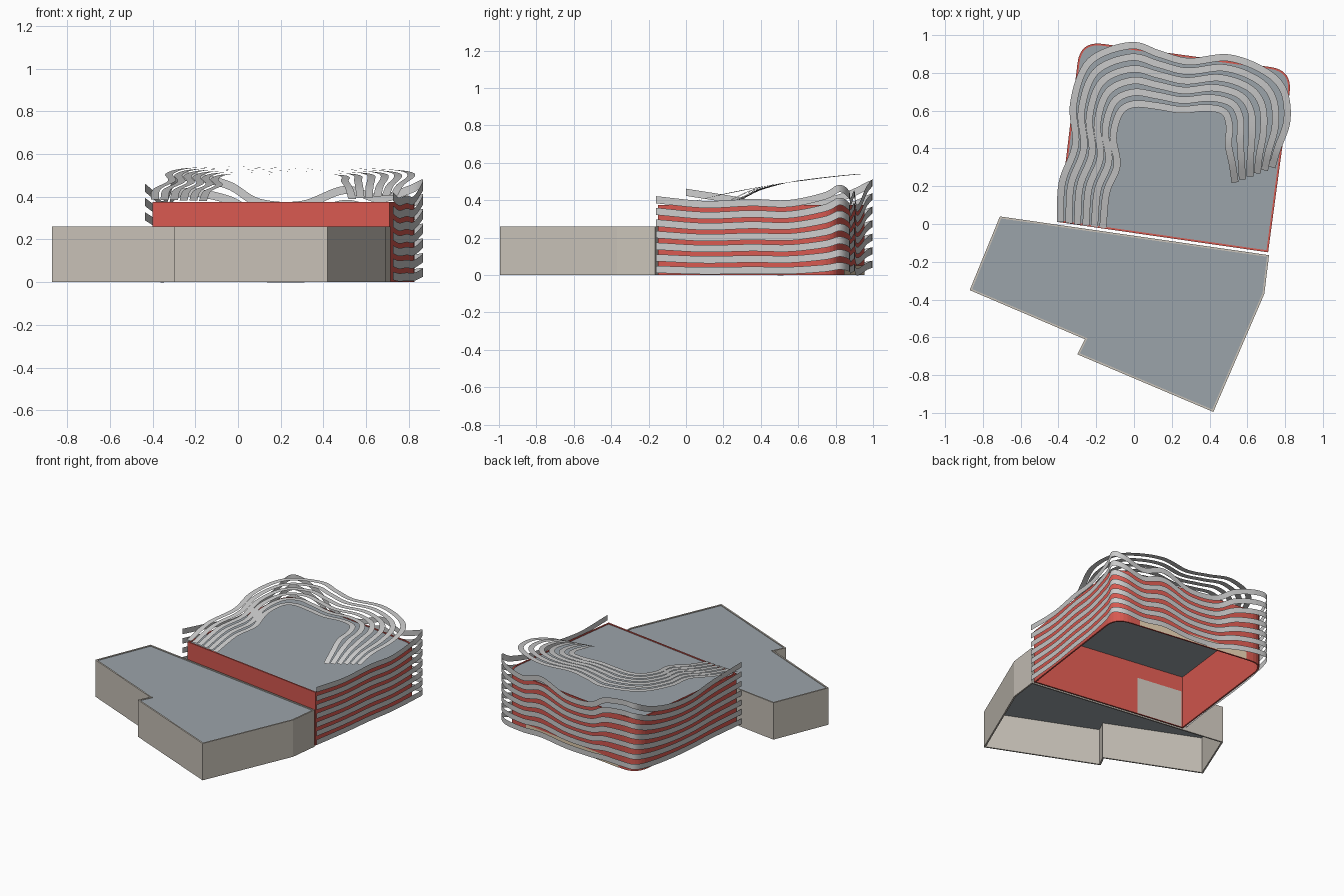
import bpy, math
from mathutils import Vector

if "Cube" in bpy.data.objects:
    bpy.data.objects.remove(bpy.data.objects["Cube"])


def material(name, rgb):
    m = bpy.data.materials.new(name)
    m.diffuse_color = (*rgb, 1)
    m.use_nodes = True
    m.node_tree.nodes["Principled BSDF"].inputs["Base Color"].default_value = m.diffuse_color
    return m


RED = material("red_paint", (0.68, 0.10, 0.08))
STONE = material("beige_stone", (0.58, 0.54, 0.48))
ROOF = material("roof_grey", (0.33, 0.37, 0.40))
TAN = material("tan_panel", (0.75, 0.60, 0.42))
STEEL = material("steel_ribbon", (0.62, 0.63, 0.64))


def make(name, verts, faces, mat, smooth=False):
    me = bpy.data.meshes.new(name)
    me.from_pydata([tuple(v) for v in verts], [], faces)
    me.materials.append(mat)
    if smooth:
        me.polygons.foreach_set("use_smooth", [True] * len(faces))
    ob = bpy.data.objects.new(name, me)
    bpy.context.collection.objects.link(ob)
    return ob


def inset(pts, t):
    # move a counter-clockwise outline inward by t
    out, n = [], len(pts)
    for i in range(n):
        p = Vector(pts[i])
        a = (p - Vector(pts[i - 1])).normalized()
        b = (Vector(pts[(i + 1) % n]) - p).normalized()
        na, nb = Vector((-a.y, a.x)), Vector((-b.y, b.x))
        out.append(p + (na + nb) * (t / (1 + na.dot(nb))))
    return out


def building(name, pts, h, mat, t=0.01, lip=0.005):
    # hollow walls open at the bottom, with a roof sheet just below the rim
    n = len(pts)
    inner = inset(pts, t)
    rings = [(pts, 0), (pts, h), (inner, h), (inner, 0)]
    verts = [(p[0], p[1], z) for ring, z in rings for p in ring]
    faces = []
    for r in range(4):
        for i in range(n):
            j, s = (i + 1) % n, (r + 1) % 4
            faces.append((r * n + i, r * n + j, s * n + j, s * n + i))
    make(name + "_walls", verts, faces, mat)
    make(name + "_roof", [(p[0], p[1], h - lip) for p in inner], [tuple(range(n))], ROOF)


def fillet(p, a, b, r, steps=8):
    # rounded corner at p between neighbours a and b
    p, a, b = Vector(p), Vector(a), Vector(b)
    s, e = p + (a - p).normalized() * r, p + (b - p).normalized() * r
    ts = [i / steps for i in range(steps + 1)]
    return [tuple(s * (1 - t) ** 2 + p * 2 * t * (1 - t) + e * t * t) for t in ts]


def spline(ctrl, steps=8):
    # smooth path through the control points
    c = [Vector(p) for p in ctrl]
    c = [c[0] * 2 - c[1]] + c + [c[-1] * 2 - c[-2]]
    out = []
    for i in range(1, len(c) - 2):
        for k in range(steps):
            t = k / steps
            out.append(0.5 * (2 * c[i] + (c[i + 1] - c[i - 1]) * t
                       + (2 * c[i - 1] - 5 * c[i] + 4 * c[i + 1] - c[i + 2]) * t ** 2
                       + (3 * c[i] - c[i - 1] - 3 * c[i + 1] + c[i + 2]) * t ** 3))
    return out + [c[-2]]


def ribbon(name, path, width, flat):
    # thin sheet following the path, lying flat or standing upright
    verts, n = [], len(path)
    for i, p in enumerate(path):
        d = path[min(i + 1, n - 1)] - path[max(i - 1, 0)]
        side = Vector((-d.y, d.x, 0)).normalized() if flat else Vector((0, 0, 1))
        slope = 1 if flat else math.sqrt(1 + d.z ** 2 / (d.x ** 2 + d.y ** 2))
        verts += [p - side * width * slope / 2, p + side * width * slope / 2]
    faces = [(2 * i, 2 * i + 2, 2 * i + 3, 2 * i + 1) for i in range(n - 1)]
    make(name, verts, faces, STEEL, True)


# low front annex
building("annex", [(-0.71, 0.04), (-0.87, -0.35), (-0.26, -0.61), (-0.30, -0.69),
                   (0.42, -0.995), (0.69, -0.37), (0.715, -0.165)], 0.26, STONE)

# main red hall with two rounded rear corners
fl, fr, br, bl = (-0.40, 0.01), (0.71, -0.15), (0.84, 0.815), (-0.285, 0.97)
building("main_hall", [fl, fr] + fillet(br, fr, bl, 0.12) + fillet(bl, br, fl, 0.12), 0.375, RED)


# flat panels: rear entrance strip and doorway inside the front wall
def panel(name, a, b, h, mat):
    make(name, [(*a, 0), (*b, 0), (*b, h), (*a, h)], [(0, 1, 2, 3)], mat)


panel("rear_entrance_strip", (0.66, 0.845), (-0.14, 0.955), 0.05, TAN)
panel("inner_doorway", (-0.38, 0.022), (-0.05, -0.025), 0.26, STONE)

# upright facade ribbons: x, y and wave height of the top one
facade = [(.725, -.16, 0), (.755, .1, -.025), (.79, .35, -.015), (.82, .55, -.02),
          (.85, .74, .02), (.865, .82, .06), (.80, .87, .03), (.66, .88, -.01),
          (.5, .9, .03), (.3, .91, -.04), (.1, .93, -.03), (-.04, .965, .05),
          (-.2, .995, .09), (-.29, .98, .08), (-.32, .85, .02), (-.34, .65, -.03),
          (-.36, .45, -.04), (-.39, .25, 0), (-.435, 0, .04)]
for i in range(7):
    k = 0.3 + 0.7 * i / 6
    ctrl = [(x, y, 0.03 + 0.062 * i + w * k) for x, y, w in facade]
    ribbon(f"facade_ribbon_{i + 1}", spline(ctrl), 0.038, False)

# flat roof ribbons blended between an outer and an inner path
outer = [(-.39, .01), (-.38, .22), (-.31, .42), (-.32, .64), (-.235, .86), (-.02, .945),
         (.135, .90), (.29, .86), (.5, .88), (.69, .81), (.79, .71), (.81, .55),
         (.76, .40), (.73, .30)]
inner = [(-.165, -.02), (-.145, .17), (-.09, .31), (-.11, .46), (-.075, .59), (0, .635),
         (.12, .625), (.25, .605), (.38, .615), (.475, .595), (.505, .52), (.50, .42),
         (.52, .32), (.535, .22)]
drop = {12: 0.015, 13: 0.045}
for i in range(6):
    t = i / 5
    ctrl = []
    for j, (a, b) in enumerate(zip(outer, inner)):
        x, y = a[0] + (b[0] - a[0]) * t, a[1] + (b[1] - a[1]) * t
        ctrl.append((x, y, 0.385 + 0.25 * y - 0.09 * y * y - drop.get(j, 0)))
    ribbon(f"roof_ribbon_{i + 1}", spline(ctrl), 0.037, True)
